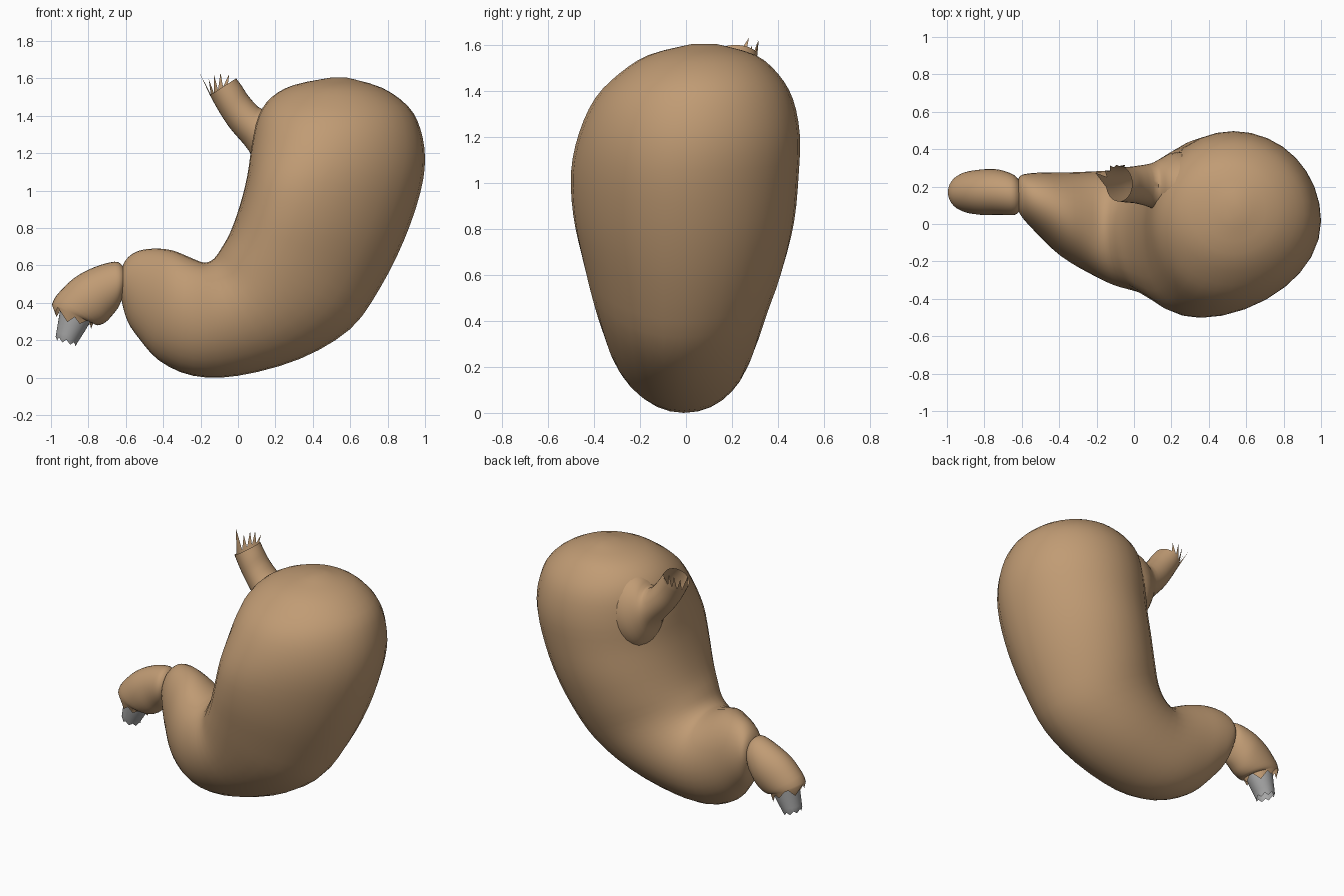
import bpy, bmesh, math
from mathutils import Vector


def make_mat(name, rgb):
    m = bpy.data.materials.new(name)
    m.diffuse_color = (*rgb, 1)
    return m


TAN = make_mat("tan flesh", (0.53, 0.33, 0.175))
GREY = make_mat("grey lining", (0.38, 0.38, 0.38))


def spline(rows, steps):
    """Catmull-Rom interpolation of section rows."""
    out = []
    n = len(rows)
    for i in range(n - 1):
        p0, p1, p2, p3 = (rows[max(i - 1, 0)], rows[i], rows[i + 1], rows[min(i + 2, n - 1)])
        for s in range(steps):
            t = s / steps
            out.append([0.5 * (2 * b + (c - a) * t + (2 * a - 5 * b + 4 * c - d) * t * t
                               + (3 * b - a - 3 * c + d) * t ** 3)
                        for a, b, c, d in zip(p0, p1, p2, p3)])
    out.append(list(rows[-1]))
    return out


def loft(name, rows, mat, segs=32, steps=3, cap_start=False, cap_end=False, teeth=()):
    """Rows: inner x, inner z, outer x, outer z, centre y, half width y, skew.
    Skew slides the front bulge of a section towards the inner curve.
    Teeth: (first segment, width in segments, tip offset) on the last ring."""
    bm = bmesh.new()
    rings = []
    rows = [r if len(r) == 7 else (*r, 0.0) for r in rows]
    for ix, iz, ox, oz, yc, hy, skew in spline(rows, steps):
        c = Vector(((ix + ox) / 2, yc, (iz + oz) / 2))
        a = Vector(((ox - ix) / 2, 0, (oz - iz) / 2))
        b = Vector((0, hy, 0))
        ring = []
        for k in range(segs):
            t = 2 * math.pi * k / segs
            s = math.sin(t)
            ring.append(bm.verts.new(c + a * (math.cos(t) - skew * min(s, 0) ** 2) + b * s))
        rings.append(ring)
    for r, q in zip(rings, rings[1:]):
        for k in range(segs):
            j = (k + 1) % segs
            bm.faces.new((r[k], r[j], q[j], q[k]))
    for ring, cap in ((rings[0], cap_start), (rings[-1], cap_end)):
        if cap:
            bm.faces.new(ring)
    # torn edge: fans of triangles to a pointed tip
    end = rings[-1]
    for k0, w, off in teeth:
        mid = (end[k0 % segs].co + end[(k0 + w) % segs].co) / 2
        tip = bm.verts.new(mid + Vector(off))
        for k in range(k0, k0 + w):
            bm.faces.new((end[k % segs], end[(k + 1) % segs], tip))
    bmesh.ops.recalc_face_normals(bm, faces=bm.faces)
    me = bpy.data.meshes.new(name)
    bm.to_mesh(me)
    bm.free()
    ob = bpy.data.objects.new(name, me)
    bpy.context.collection.objects.link(ob)
    me.materials.append(mat)
    bpy.ops.object.select_all(action='DESELECT')
    ob.select_set(True)
    bpy.context.view_layer.objects.active = ob
    bpy.ops.object.shade_smooth_by_angle(angle=math.radians(50))
    return ob


# main curved sac, from dome to narrow outlet
loft("stomach_body", [
    (0.50, 1.605, 0.58, 1.605, 0.08, 0.05, 0.0),
    (0.30, 1.565, 0.77, 1.55, 0.07, 0.23, 0.0),
    (0.18, 1.50, 0.91, 1.45, 0.055, 0.345, 0.03),
    (0.11, 1.40, 0.975, 1.33, 0.035, 0.43, 0.10),
    (0.075, 1.25, 1.00, 1.17, 0.015, 0.48, 0.20),
    (0.05, 1.08, 0.975, 0.99, -0.005, 0.495, 0.30),
    (0.01, 0.92, 0.89, 0.74, -0.01, 0.48, 0.30),
    (-0.04, 0.78, 0.76, 0.48, -0.015, 0.435, 0.28),
    (-0.09, 0.69, 0.60, 0.26, -0.025, 0.385, 0.24),
    (-0.13, 0.635, 0.33, 0.10, -0.025, 0.345, 0.16),
    (-0.18, 0.615, 0.00, 0.01, -0.02, 0.31, 0.08),
    (-0.25, 0.64, -0.24, 0.01, 0.01, 0.27, 0.0),
    (-0.35, 0.68, -0.42, 0.09, 0.05, 0.225, 0.0),
    (-0.45, 0.69, -0.53, 0.21, 0.10, 0.175, 0.0),
    (-0.54, 0.675, -0.59, 0.30, 0.135, 0.135, 0.0),
    (-0.60, 0.63, -0.62, 0.40, 0.155, 0.10, 0.0),
    (-0.625, 0.57, -0.63, 0.46, 0.155, 0.05, 0.0),
], TAN, cap_start=True, cap_end=True)

# flared inlet tube with torn spikes at the back left of its rim
loft("inlet_tube", [
    (0.36, 1.00, 0.52, 1.46, 0.18, 0.20),
    (0.17, 1.01, 0.29, 1.50, 0.185, 0.20),
    (0.10, 1.10, 0.19, 1.48, 0.195, 0.155),
    (0.06, 1.21, 0.13, 1.435, 0.205, 0.12),
    (-0.04, 1.33, 0.06, 1.50, 0.21, 0.10),
    (-0.10, 1.42, 0.02, 1.56, 0.21, 0.095),
    (-0.15, 1.51, -0.01, 1.60, 0.215, 0.095),
], TAN, teeth=[(6, 2, (0.02, 0.01, 0.06)), (8, 2, (0.0, 0.01, 0.085)),
               (10, 2, (-0.01, 0.02, 0.09)), (12, 2, (-0.02, 0.02, 0.08)),
               (14, 3, (-0.06, 0.05, 0.12))])

# outlet sleeve with a torn rim
loft("outlet_sleeve", [
    (-0.60, 0.57, -0.61, 0.44, 0.15, 0.07),
    (-0.618, 0.60, -0.625, 0.41, 0.15, 0.092),
    (-0.66, 0.62, -0.64, 0.375, 0.157, 0.11),
    (-0.77, 0.59, -0.675, 0.33, 0.17, 0.121),
    (-0.88, 0.53, -0.71, 0.295, 0.17, 0.123),
    (-0.97, 0.44, -0.75, 0.28, 0.17, 0.115),
    (-0.995, 0.39, -0.775, 0.29, 0.17, 0.105),
], TAN, teeth=[(k, 5 if i % 2 else 4, (0.0, 0, -0.055 if i % 2 else -0.035))
               for i, k in enumerate((-3, 2, 6, 11, 16, 20, 24))])

# grey inner lining poking out of the sleeve
loft("inner_lining", [
    (-0.94, 0.43, -0.76, 0.41, 0.17, 0.09),
    (-0.96, 0.31, -0.79, 0.30, 0.17, 0.08),
    (-0.975, 0.22, -0.86, 0.185, 0.17, 0.065),
], GREY, teeth=[(k, 4, (0, 0, -0.02)) for k in range(0, 32, 4)])
